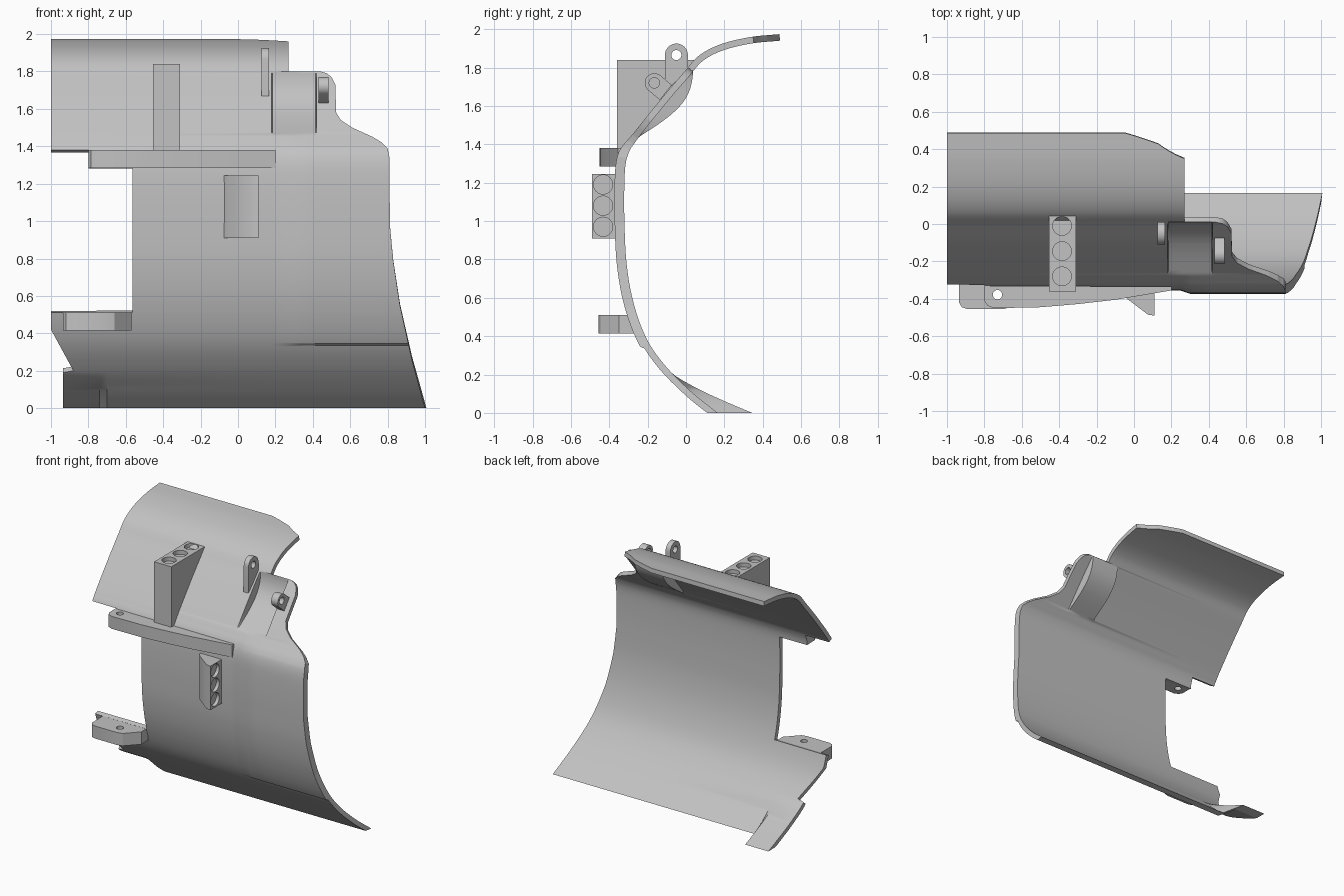
import bpy, bmesh, math
from mathutils import Vector

if "Cube" in bpy.data.objects:
    bpy.data.objects.remove(bpy.data.objects["Cube"], do_unlink=True)

GREY = (0.54, 0.54, 0.54, 1)
grey = bpy.data.materials.new("plain_grey")
grey.use_nodes = True
grey.diffuse_color = GREY
grey.node_tree.nodes["Principled BSDF"].inputs["Base Color"].default_value = GREY


def add_object(name, bm):
    bmesh.ops.recalc_face_normals(bm, faces=bm.faces)
    mesh = bpy.data.meshes.new(name)
    bm.to_mesh(mesh)
    bm.free()
    mesh.materials.append(grey)
    obj = bpy.data.objects.new(name, mesh)
    bpy.context.collection.objects.link(obj)
    return obj


def prism(name, outline, axis, start, end):
    """Extrude an outline along x (points are y, z) or along z (points are x, y)."""
    def place(p, h):
        return (h, p[0], p[1]) if axis == "x" else (p[0], p[1], h)
    bm = bmesh.new()
    face = bm.faces.new([bm.verts.new(place(p, start)) for p in outline])
    made = bmesh.ops.extrude_face_region(bm, geom=[face])["geom"]
    shift = Vector(place((0, 0), end - start))
    bmesh.ops.translate(bm, vec=shift, verts=[v for v in made if isinstance(v, bmesh.types.BMVert)])
    return add_object(name, bm)


def arc(centre, radius, start, end, steps):
    angles = [math.radians(start + (end - start) * i / steps) for i in range(steps + 1)]
    return [(centre[0] + radius * math.cos(a), centre[1] + radius * math.sin(a)) for a in angles]


def drill(obj, centres, radius, axis, start, end):
    for centre in centres:
        cutter = prism("cutter", arc(centre, radius, 0, 360, 32)[:-1], axis, start, end)
        cutter.hide_render = True
        mod = obj.modifiers.new("hole", "BOOLEAN")
        mod.operation, mod.solver, mod.object = "DIFFERENCE", "EXACT", cutter
        graph = bpy.context.evaluated_depsgraph_get()
        result = bpy.data.meshes.new_from_object(obj.evaluated_get(graph))
        obj.modifiers.clear()
        obj.data = result
        bpy.data.objects.remove(cutter, do_unlink=True)


def smooth(obj):
    bpy.ops.object.select_all(action="DESELECT")
    obj.select_set(True)
    bpy.context.view_layer.objects.active = obj
    bpy.ops.object.shade_smooth_by_angle(angle=math.radians(30))


def lookup(table, t):
    for (a, p), (b, q) in zip(table, table[1:]):
        if t <= b:
            return p + (q - p) * max(0, t - a) / (b - a)
    return table[-1][1]


def ramp(t, low, high):
    return min(1, max(0, (t - low) / (high - low)))


# Outer cross-section of the shell (z, y), bottom to top
section = [(-.1, .24), (0, .11), (.094, -.005), (.225, -.135), (.37, -.235), (.56, -.305),
           (.77, -.343), (1.0, -.355), (1.2, -.355), (1.31, -.347), (1.38, -.325), (1.43, -.293),
           (1.5, -.24), (1.66, -.11), (1.77, -.015), (1.86, .065), (1.92, .177), (1.958, .33), (1.974, .487)]
# Side outlines of the shell (z, x)
left_edge = [(-.1, -.935), (.19, -.935), (.2, -.88), (.42, -1), (.51, -1), (.511, -.565),
             (1.285, -.565), (1.286, -.8), (1.38, -.8), (1.381, -1), (2, -1)]
right_edge = [(-.1, 1.027), (0, 1), (.257, .93), (.55, .866), (.79, .83), (.98, .812), (1.34, .81),
              (1.39, .8), (1.42, .77), (1.45, .72), (1.5, .61), (1.54, .55), (1.58, .525), (1.73, .52),
              (1.77, .5), (1.79, .475), (1.8, .44), (1.801, .27), (1.961, .27), (1.969, .13), (1.974, -.05)]


def smooth_section(steps=8):
    pts = [Vector(p) for p in section]
    pts = [2 * pts[0] - pts[1]] + pts + [2 * pts[-1] - pts[-2]]
    out = []
    for a, b, c, d in zip(pts, pts[1:], pts[2:], pts[3:]):
        for i in range(steps):
            t = i / steps
            out.append(tuple((2 * b + (c - a) * t + (2 * a - 5 * b + 4 * c - d) * t * t
                              + (3 * b - a - 3 * c + d) * t ** 3) / 2))
    return out + [section[-1]]


def build_shell(thickness=.034):
    curve = smooth_section()
    edges = [z for z, _ in left_edge + right_edge] + [.335, .345]
    levels = sorted({round(z, 4) for z in [p[0] for p in curve] + edges if z <= section[-1][0]})
    columns = [-2, -.74, -.7, .18, .185, .25, .3, .415, .42, 2]
    bm = bmesh.new()
    outer, inner = [], []
    for z in levels:
        y = lookup(curve, z)
        hi, lo = min(z + .004, levels[-1]), max(z - .004, levels[0])
        tangent = Vector((lookup(curve, hi) - lookup(curve, lo), hi - lo)).normalized()
        low, high = lookup(left_edge, z), lookup(right_edge, z)
        row_out, row_in = [], []
        for column in columns:
            x = min(max(column, low), high)
            push = 0
            # Concave pocket near the upper corner
            if .184 < x < .416 and 1.46 < z < 1.8:
                push += .085 * math.sin(math.pi * (z - 1.46) / .34)
            # Flared lip at the lower corner
            push += .15 * (max(0, .18 - z) / .18) ** 1.3 * (1 - ramp(x, -.74, -.7))
            # Slightly raised side panel
            raised = .017 * ramp(x, .25, .3) * ramp(z, .335, .345) * (1 - ramp(z, 1.36, 1.46))
            row_out.append(bm.verts.new((x, y + push - raised, z)))
            row_in.append(bm.verts.new((x, y + push + tangent.y * thickness, z - tangent.x * thickness)))
        outer.append(row_out)
        inner.append(row_in)
    n = len(columns) - 1
    for i in range(len(levels) - 1):
        for j in range(n):
            for sheet in (outer, inner):
                bm.faces.new((sheet[i][j], sheet[i][j + 1], sheet[i + 1][j + 1], sheet[i + 1][j]))
        for j in (0, n):
            bm.faces.new((outer[i][j], outer[i + 1][j], inner[i + 1][j], inner[i][j]))
    for i in (0, -1):
        for j in range(n):
            bm.faces.new((outer[i][j], outer[i][j + 1], inner[i][j + 1], inner[i][j]))
    bmesh.ops.remove_doubles(bm, verts=bm.verts, dist=.00005)
    # Flat trim along the foot
    bmesh.ops.bisect_plane(bm, geom=bm.verts[:] + bm.edges[:] + bm.faces[:], plane_co=(0, 0, 0),
                           plane_no=(0, 0, -1), clear_outer=True)
    bmesh.ops.holes_fill(bm, edges=[e for e in bm.edges if e.is_boundary], sides=0)
    return add_object("curved_shell", bm)


smooth(build_shell())

# Upright gusset with three sockets in its top
gusset = prism("upper_gusset", [(-.36, 1.84), (.06, 1.84), (-.035, 1.74), (-.13, 1.62), (-.23, 1.49),
                                (-.31, 1.4), (-.33, 1.38), (-.36, 1.38)], "x", -.455, -.31)
drill(gusset, [(-.385, y) for y in (-.28, -.145, -.01)], .05, "z", 1.81, 1.9)

# Wedge block with three sockets in its side
wedge = prism("side_wedge", [(-.08, -.345), (-.05, -.39), (.075, -.485), (.11, -.49), (.11, -.335),
                             (-.08, -.335)], "z", .91, 1.245)
drill(wedge, [(-.432, z) for z in (.97, 1.08, 1.19)], .05, "x", .085, .2)

# Long hinge bar and lower hinge tab, pinned on one axis
bar = prism("hinge_bar", [(-.8, -.33), (-.8, -.41), (-.785, -.435), (-.75, -.45), (-.5, -.445),
                          (-.3, -.428), (-.1, -.405), (.2, -.355), (.2, -.335)], "z", 1.285, 1.38)
tab = prism("hinge_tab", [(-.935, -.27), (-.935, -.42), (-.92, -.445), (-.89, -.455), (-.7, -.455),
                          (-.66, -.445), (-.57, -.35), (-.57, -.27)], "z", .415, .51)
for part, low in ((bar, 1.2), (tab, .3)):
    drill(part, [(-.73, -.378)], .025, "z", low, low + .3)

# Pierced lugs beside the pocket
tall_lug = prism("tall_lug", arc((-.05, 1.865), .06, 0, 180, 16) + [(-.11, 1.67), (.01, 1.79)],
                 "x", .125, .165)
drill(tall_lug, [(-.05, 1.865)], .026, "x", 0, .3)
small_lug = prism("small_lug", arc((-.165, 1.72), .05, 51, 231, 16) + [(-.136, 1.631), (-.074, 1.709)],
                  "x", .43, .485)
drill(small_lug, [(-.165, 1.72)], .027, "x", .3, .6)

for part in (gusset, wedge, bar, tab, tall_lug, small_lug):
    smooth(part)
